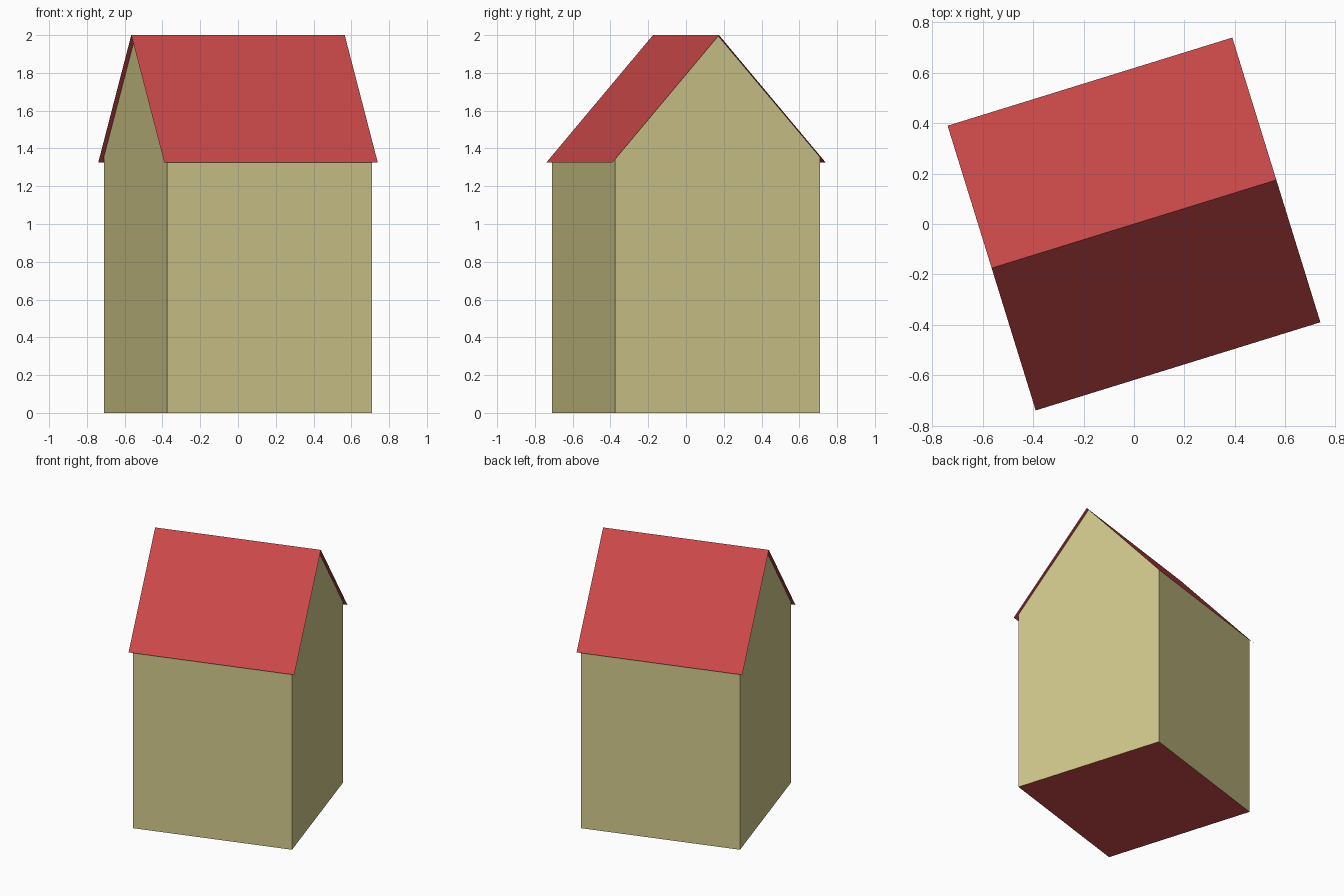
import bpy
from math import radians

if "Cube" in bpy.data.objects:
    bpy.data.objects.remove(bpy.data.objects["Cube"], do_unlink=True)


def make_material(name, color):
    mat = bpy.data.materials.new(name)
    mat.use_nodes = True
    mat.diffuse_color = (*color, 1)
    mat.node_tree.nodes["Principled BSDF"].inputs["Base Color"].default_value = (*color, 1)
    return mat


def make_part(name, verts, faces, mat):
    mesh = bpy.data.meshes.new(name)
    mesh.from_pydata(verts, [], faces)
    mesh.materials.append(mat)
    obj = bpy.data.objects.new(name, mesh)
    obj.rotation_euler.z = TURN
    bpy.context.collection.objects.link(obj)
    return obj


def extrude_profile(profile, half_length):
    """Sweep a (y, z) profile along x; returns both ends' points."""
    return [(x, y, z) for x in (-half_length, half_length) for y, z in profile]


TURN = radians(17.2)
WALL = 0.568        # half width of the walls
ROOF = 0.5915       # half width of the roof
RIDGE, EAVE = 2.0, 1.325
wall_top = RIDGE - (RIDGE - EAVE) * WALL / ROOF

plaster = make_material("pale straw", (0.65, 0.59, 0.265))
red = make_material("brick red", (0.60, 0.065, 0.068))

# Walls: gabled shell, open under the roof and at the floor
gable = [(-WALL, 0), (WALL, 0), (WALL, wall_top), (0, RIDGE - 0.002), (-WALL, wall_top)]
make_part("walls", extrude_profile(gable, WALL),
          [(4, 3, 2, 1, 0), (5, 6, 7, 8, 9), (0, 5, 9, 4), (1, 2, 7, 6)], plaster)

# Roof: two thin sheets overhanging the walls
slopes = [(-ROOF, EAVE), (0, RIDGE), (ROOF, EAVE)]
make_part("roof", extrude_profile(slopes, ROOF), [(0, 3, 4, 1), (1, 4, 5, 2)], red)

# Floor closing the underside
make_part("floor", extrude_profile([(-WALL, 0), (WALL, 0)], WALL), [(0, 1, 3, 2)], red)
